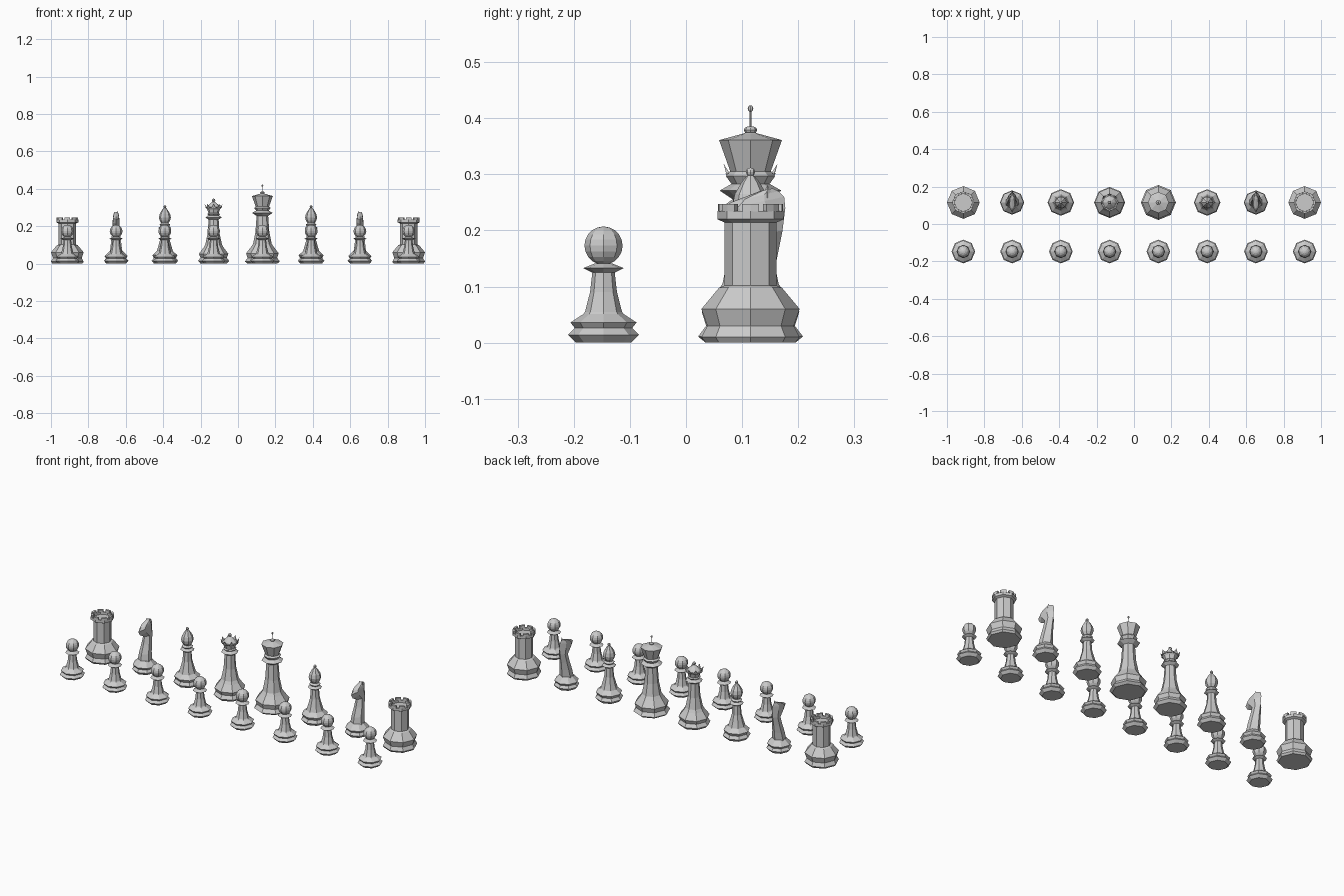
import bpy, bmesh
from math import sin, cos, pi

if "Cube" in bpy.data.objects:
    bpy.data.objects.remove(bpy.data.objects["Cube"])

STEP = 0.2607            # spacing between files
FRONT, BACK = -0.147, 0.115
SIDES = 8


def ring(bm, r, z, n=SIDES):
    return [bm.verts.new((r * cos(2 * pi * i / n), r * sin(2 * pi * i / n), z)) for i in range(n)]


def bridge(bm, a, b):
    n = len(a)
    for i in range(n):
        bm.faces.new((a[i], a[(i + 1) % n], b[(i + 1) % n], b[i]))


def lathe(bm, profile):
    """Turn (radius, height) points into a closed faceted solid."""
    rings = [ring(bm, r, z) for r, z in profile]
    for a, b in zip(rings, rings[1:]):
        bridge(bm, a, b)
    bm.faces.new(rings[0][::-1])
    bm.faces.new(rings[-1])


def ball(cz, rx, rz, n=10):
    """Profile of a ball, bottom to top."""
    return [(max(rx * sin(pi * i / n), rx * 0.03), cz - rz * cos(pi * i / n)) for i in range(n + 1)]


def block(bm, a0, a1, r0, r1, z0, z1):
    """Wedge-shaped block of a ring."""
    pts = [(r0, a0), (r1, a0), (r1, (a0 + a1) / 2), (r1, a1), (r0, a1), (r0, (a0 + a1) / 2)]
    lo, hi = [[bm.verts.new((r * cos(a), r * sin(a), z)) for r, a in pts] for z in (z0, z1)]
    bridge(bm, lo, hi)
    bm.faces.new(lo[::-1])
    bm.faces.new(hi)


def finish(bm, name):
    bmesh.ops.recalc_face_normals(bm, faces=bm.faces)
    me = bpy.data.meshes.new(name)
    bm.to_mesh(me)
    bm.free()
    return me


def place(me, name, col, y):
    ob = bpy.data.objects.new(name, me)
    ob.location = ((col - 3.5) * STEP, y, 0)
    bpy.context.collection.objects.link(ob)


# Pawn: stepped base, flared stem, collar and ball
def pawn():
    bm = bmesh.new()
    lathe(bm, [(.049, 0), (.0635, .014), (.051, .026), (.059, .036), (.036, .051), (.033, .055),
               (.024, .09), (.02, .125), (.036, .133), (.016, .141)])
    lathe(bm, ball(.173, .034, .034))
    return finish(bm, "pawn")


# Rook: heavy base, straight tower, hollow top with battlements
def rook():
    bm = bmesh.new()
    lathe(bm, [(.08, 0), (.0875, .01), (.077, .03), (.0875, .06), (.056, .098), (.046, .102),
               (.046, .214), (.059, .22), (.059, .235), (.047, .235), (.047, .222)])
    for k in range(8):
        a = k * pi / 4
        block(bm, a - .27, a + .27, .046, .058, .234, .247)
    return finish(bm, "rook")


# Knight: turned base, lofted neck and head
def knight():
    bm = bmesh.new()
    lathe(bm, [(.052, 0), (.065, .015), (.054, .028), (.062, .04), (.042, .06), (.034, .068)])
    # front y, front z, back y, back z, half width
    sections = [(-.036, .06, .036, .06, .034), (-.030, .10, .042, .11, .028),
                (-.012, .15, .047, .15, .023), (-.002, .19, .057, .20, .019),
                (-.042, .212, .062, .24, .018), (-.056, .235, .06, .26, .016),
                (-.035, .25, .05, .27, .014), (.016, .27, .04, .275, .010)]
    rings = []
    for fy, fz, by, bz, w in sections:
        pts = [(0, 0), (1, .3), (1, .7), (0, 1), (-1, .7), (-1, .3)]
        rings.append([bm.verts.new((s * w, fy + (by - fy) * t, fz + (bz - fz) * t)) for s, t in pts])
    for a, b in zip(rings, rings[1:]):
        bridge(bm, a, b)
    bm.faces.new(rings[0][::-1])
    bm.faces.new(rings[-1])
    # Ears
    for s in (-1, 1):
        base = [bm.verts.new((s * x, y, .258)) for x, y in ((.003, .02), (.013, .03), (.003, .042))]
        tip = bm.verts.new((s * .009, .03, .281))
        for i in range(3):
            bm.faces.new((base[i], base[(i + 1) % 3], tip))
        bm.faces.new(base)
    return finish(bm, "knight")


# Bishop: slim stem, double collar, pointed head with a bead
def bishop():
    bm = bmesh.new()
    lathe(bm, [(.058, 0), (.071, .015), (.059, .03), (.067, .045), (.044, .065), (.036, .09),
               (.025, .13), (.021, .18), (.036, .19), (.022, .2), (.029, .208), (.019, .216),
               (.028, .23), (.032, .246), (.028, .265), (.016, .286), (.006, .298)])
    lathe(bm, ball(.304, .008, .008, 6))
    return finish(bm, "bishop")


# Queen: tall stem, collars, spiked crown, dome and bead
def queen():
    bm = bmesh.new()
    lathe(bm, [(.07, 0), (.083, .014), (.07, .032), (.079, .052), (.054, .085), (.045, .1),
               (.032, .16), (.027, .235), (.044, .247), (.028, .258), (.034, .265), (.028, .27),
               (.034, .29), (.045, .302), (.037, .302), (.028, .312), (.012, .326), (.005, .33)])
    lathe(bm, ball(.338, .009, .009, 6))
    for k in range(8):
        a = k * pi / 4
        lo = [bm.verts.new((r * cos(a + d), r * sin(a + d), .296))
              for r, d in ((.035, -.3), (.043, -.3), (.044, .3), (.035, .3))]
        tip = bm.verts.new((.048 * cos(a), .048 * sin(a), .319))
        for i in range(4):
            bm.faces.new((lo[i], lo[(i + 1) % 4], tip))
        bm.faces.new(lo)
    return finish(bm, "queen")


# King: tallest stem, collars, flared crown and finial
def king():
    bm = bmesh.new()
    lathe(bm, [(.08, 0), (.0935, .011), (.079, .03), (.087, .055), (.06, .09), (.05, .105),
               (.037, .17), (.031, .255), (.055, .271), (.034, .283), (.044, .297), (.036, .305),
               (.056, .361), (.012, .373), (.008, .375)])
    lathe(bm, ball(.379, .012, .007, 6))
    lathe(bm, [(.0016, .38), (.0016, .415)])
    lathe(bm, ball(.417, .005, .006, 6))
    return finish(bm, "king")


# Back row
r, n, b = rook(), knight(), bishop()
row = [r, n, b, queen(), king(), b, n, r]
for col, me in enumerate(row):
    side = "left" if col < 4 else "right"
    place(me, f"{me.name}_{side}", col, BACK)

# Front row
p = pawn()
for col in range(8):
    place(p, f"pawn_{col + 1}", col, FRONT)
